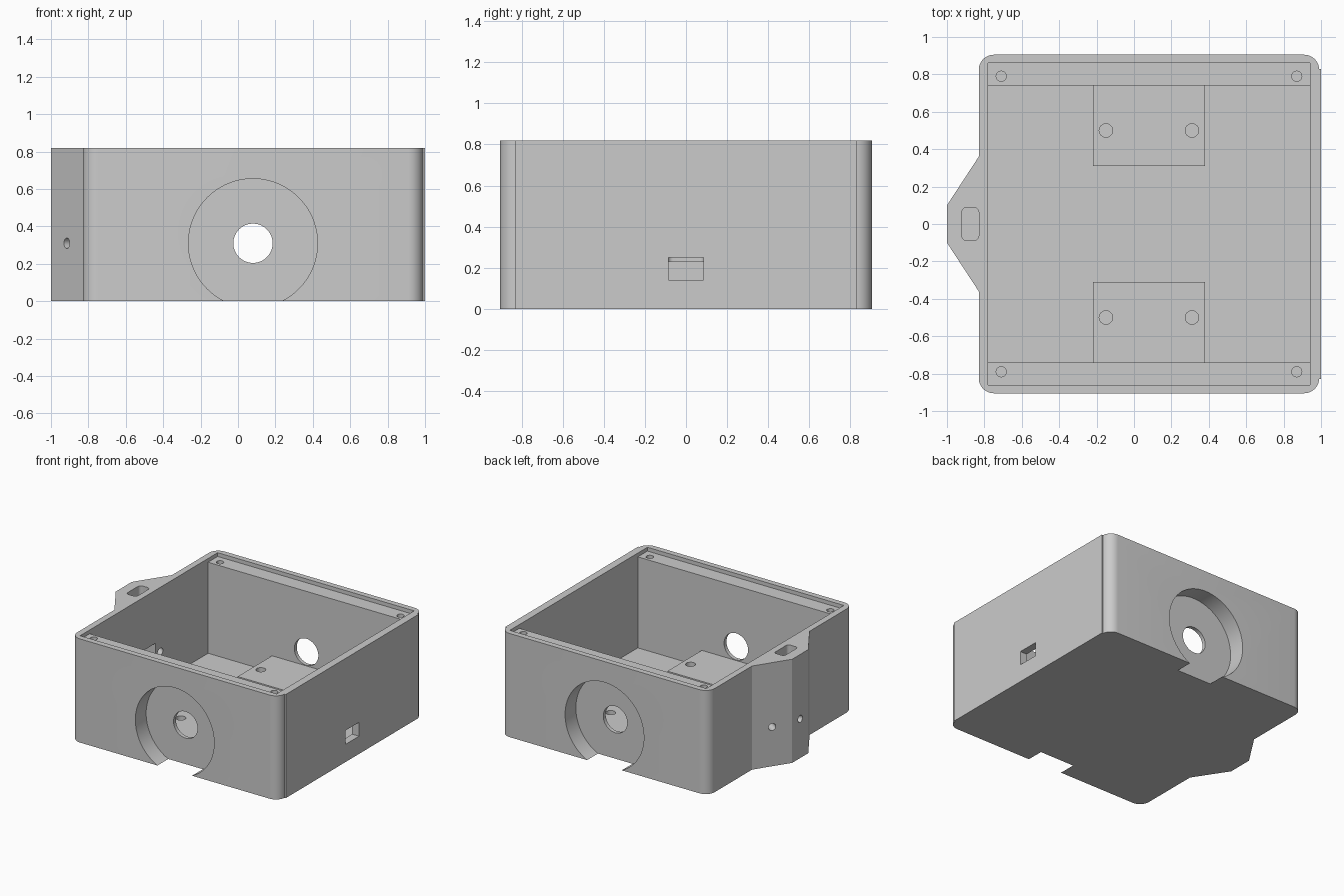
import bpy, bmesh, math
from mathutils import Vector

cube = bpy.data.objects.get("Cube")
if cube:
    bpy.data.objects.remove(cube, do_unlink=True)

grey = bpy.data.materials.new("plain_grey")
grey.use_nodes = True
colour = (0.6, 0.6, 0.6, 1)
grey.diffuse_color = colour
grey.node_tree.nodes["Principled BSDF"].inputs["Base Color"].default_value = colour

HEIGHT, AXIS_Z = 0.82, 0.31
LEDGE_Z, FLOOR_Z, PAD_Z = 0.79, 0.07, 0.2


def make(name, bm):
    bmesh.ops.recalc_face_normals(bm, faces=bm.faces)
    mesh = bpy.data.meshes.new(name)
    bm.to_mesh(mesh)
    bm.free()
    mesh.materials.append(grey)
    obj = bpy.data.objects.new(name, mesh)
    bpy.context.collection.objects.link(obj)
    return obj


def prism(name, outline, z0, z1):
    bm = bmesh.new()
    face = bm.faces.new([bm.verts.new((x, y, z0)) for x, y in outline])
    geom = bmesh.ops.extrude_face_region(bm, geom=[face])["geom"]
    for v in geom:
        if isinstance(v, bmesh.types.BMVert):
            v.co.z = z1
    return make(name, bm)


def box(name, x0, x1, y0, y1, z0, z1, radius=0, steps=8):
    if not radius:
        return prism(name, [(x0, y0), (x1, y0), (x1, y1), (x0, y1)], z0, z1)
    outline = []
    corners = [(x1, y1), (x0, y1), (x0, y0), (x1, y0)]
    signs = [(1, 1), (-1, 1), (-1, -1), (1, -1)]
    for i, ((cx, cy), (sx, sy)) in enumerate(zip(corners, signs)):
        for k in range(steps + 1):
            a = math.pi / 2 * (i + k / steps)
            outline.append((cx - sx * radius + radius * math.cos(a),
                            cy - sy * radius + radius * math.sin(a)))
    return prism(name, outline, z0, z1)


def rod(name, start, end, radius, sides=32):
    start, end = Vector(start), Vector(end)
    axis = end - start
    bm = bmesh.new()
    bmesh.ops.create_cone(bm, cap_ends=True, segments=sides, radius1=radius,
                          radius2=radius, depth=axis.length)
    turn = axis.to_track_quat('Z', 'Y').to_matrix().to_4x4()
    bm.transform(turn)
    bmesh.ops.translate(bm, verts=bm.verts, vec=(start + end) / 2)
    return make(name, bm)


def combine(target, tool, operation):
    mod = target.modifiers.new(operation.lower(), 'BOOLEAN')
    mod.operation, mod.solver, mod.object = operation, 'EXACT', tool
    bpy.context.view_layer.objects.active = target
    bpy.ops.object.modifier_apply(modifier=mod.name)
    bpy.data.objects.remove(tool, do_unlink=True)


# Rounded shell with a slightly proud right wall
case = box("enclosure", -0.83, 0.99, -0.905, 0.905, 0, HEIGHT, 0.08)
combine(case, box("wall_face", 0.9, 1.0, -0.83, 0.83, 0, HEIGHT), 'UNION')

# Strap bracket on the side
bracket = [(-0.8, -0.36), (-0.83, -0.36), (-1, -0.1),
           (-1, 0.1), (-0.83, 0.36), (-0.8, 0.36)]
combine(case, prism("bracket", bracket, 0, HEIGHT), 'UNION')

# Main cavity and lid recess
combine(case, box("cavity", -0.78, 0.94, -0.74, 0.74, FLOOR_Z, 1), 'DIFFERENCE')
combine(case, box("lid_recess", -0.78, 0.94, -0.86, 0.86, LEDGE_Z, 1), 'DIFFERENCE')

for s in (-1, 1):
    # Raised mounting pad with two blind holes
    y0, y1 = sorted((s * 0.31, s * 0.75))
    combine(case, box("pad", -0.22, 0.38, y0, y1, 0.04, PAD_Z), 'UNION')
    for x in (-0.15, 0.31):
        combine(case, rod("pad_hole", (x, s * 0.5, FLOOR_Z), (x, s * 0.5, 0.3),
                          0.036), 'DIFFERENCE')
    # Lid screw holes in the ledge
    for x in (-0.71, 0.87):
        combine(case, rod("screw_hole", (x, s * 0.79, 0.55), (x, s * 0.79, 0.9),
                          0.027), 'DIFFERENCE')
    # Round recess and central opening
    combine(case, rod("recess", (0.08, s * 0.77, AXIS_Z), (0.08, s, AXIS_Z),
                      0.345, 96), 'DIFFERENCE')
    combine(case, rod("opening", (0.08, s * 0.7, AXIS_Z), (0.08, s, AXIS_Z),
                      0.105, 64), 'DIFFERENCE')

# Bracket slot and its passage into the cavity
combine(case, box("slot", -0.92, -0.83, -0.088, 0.088, 0.23, 1, 0.025), 'DIFFERENCE')
combine(case, box("passage", -0.875, -0.76, -0.085, 0.085, 0.23, 0.4), 'DIFFERENCE')

# Small holes square to the bracket faces
for start, end in (((-1.05, 0), (-0.88, 0)),
                   ((-0.999, -0.285), (-0.873, -0.03)),
                   ((-0.999, 0.285), (-0.873, 0.03))):
    if start[1]:
        s = math.copysign(1, start[1])
        face_centre = Vector((-0.915, s * 0.23))
        normal = Vector((-0.26, s * 0.17)).normalized()
        start, end = face_centre + normal * 0.1, face_centre - normal * 0.19
    combine(case, rod("cord_hole", (*start, AXIS_Z), (*end, AXIS_Z), 0.028),
            'DIFFERENCE')

# Rectangular port in the right wall
combine(case, box("port", 0.9, 1.1, -0.085, 0.085, 0.14, 0.25), 'DIFFERENCE')

bpy.ops.object.select_all(action='DESELECT')
case.select_set(True)
bpy.context.view_layer.objects.active = case
bpy.ops.object.shade_smooth_by_angle(angle=math.radians(30))
